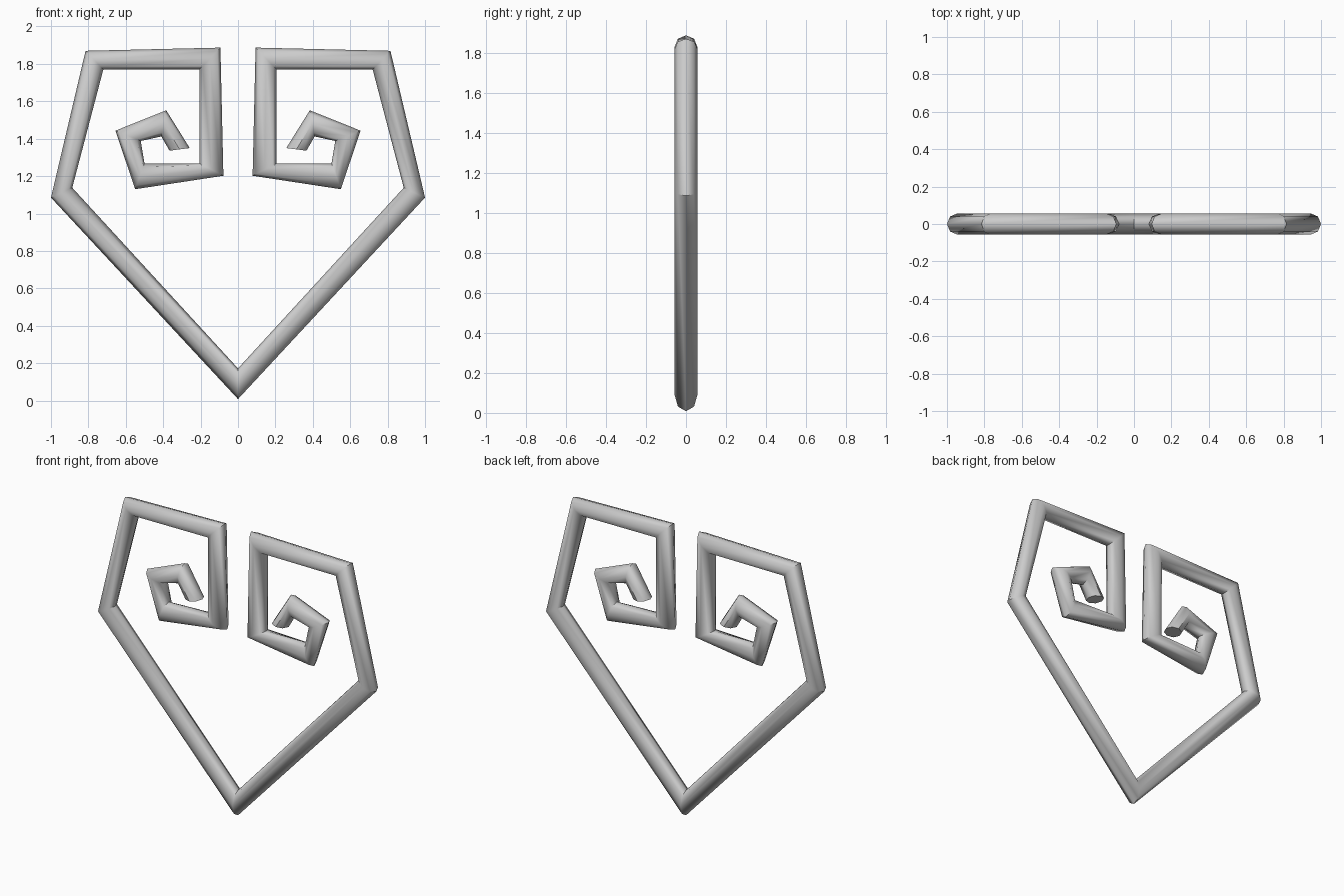
import bpy, bmesh, math
from mathutils import Vector

if "Cube" in bpy.data.objects:
    bpy.data.objects.remove(bpy.data.objects["Cube"])

SIDES = 8
RADIUS = 0.057

# Mitred corners of the right half, from scroll end to bottom tip:
# (outer x, outer z, inner x, inner z)
half = [
    (0.258, 1.350, 0.366, 1.336),
    (0.384, 1.552, 0.410, 1.412),
    (0.655, 1.443, 0.520, 1.388),
    (0.550, 1.130, 0.500, 1.268),
    (0.078, 1.202, 0.206, 1.268),
    (0.094, 1.887, 0.206, 1.770),
    (0.815, 1.870, 0.720, 1.770),
    (1.000, 1.085, 0.886, 1.138),
]
tip = (0.0, 0.008, 0.0, 0.172)
mirrored = [(-a, b, -c, d) for a, b, c, d in reversed(half)]
corners = half + [tip] + mirrored

# Sweep a round bar through the corner rings
bm = bmesh.new()
rings = []
for ox, oz, ix, iz in corners:
    outer, inner = Vector((ox, 0, oz)), Vector((ix, 0, iz))
    mid, arm = (outer + inner) / 2, (outer - inner) / 2
    ring = []
    for k in range(SIDES):
        a = 2 * math.pi * k / SIDES
        ring.append(bm.verts.new(mid + arm * math.cos(a)
                                 + Vector((0, RADIUS * math.sin(a), 0))))
    rings.append(ring)
for r0, r1 in zip(rings, rings[1:]):
    for k in range(SIDES):
        n = (k + 1) % SIDES
        bm.faces.new((r0[k], r0[n], r1[n], r1[k]))

# Scroll end caps
bm.faces.new(rings[0])
bm.faces.new(rings[-1])
bmesh.ops.recalc_face_normals(bm, faces=bm.faces)

mesh = bpy.data.meshes.new("scroll_heart_bar")
bm.to_mesh(mesh)
bm.free()
bar = bpy.data.objects.new("scroll_heart_bar", mesh)
bpy.context.collection.objects.link(bar)

# Smooth round bar with sharp mitres
bpy.context.view_layer.objects.active = bar
bar.select_set(True)
bpy.ops.object.shade_smooth_by_angle(angle=math.radians(50))
